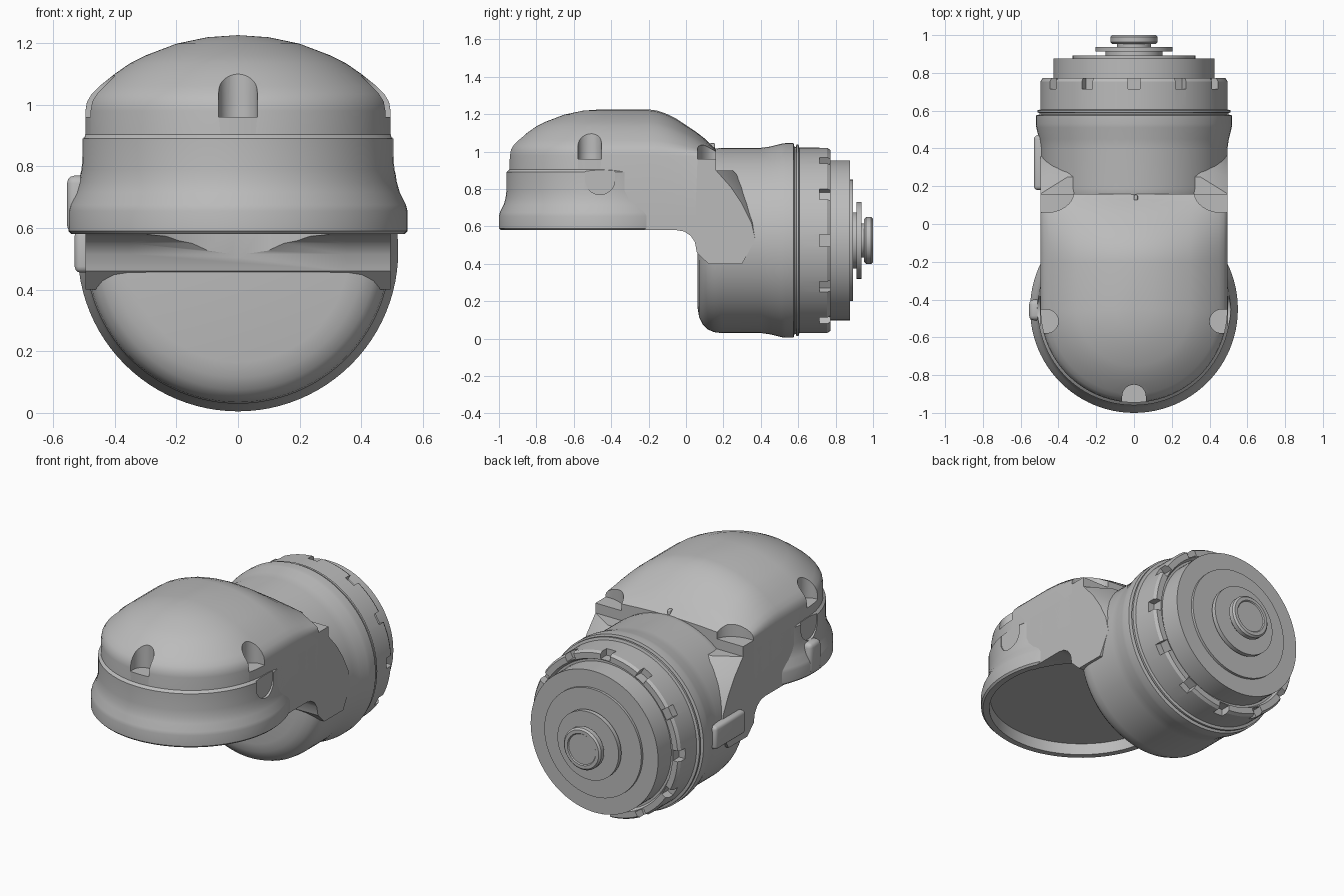
import bpy, bmesh
from math import sin, cos, pi, radians
from mathutils import Matrix, Vector

if "Cube" in bpy.data.objects:
    bpy.data.objects.remove(bpy.data.objects["Cube"])

grey = bpy.data.materials.new("plain_grey")
grey.use_nodes = True
grey.diffuse_color = (0.5, 0.5, 0.5, 1)
grey.node_tree.nodes["Principled BSDF"].inputs["Base Color"].default_value = (0.5, 0.5, 0.5, 1)

HEAD_Y = -0.45      # centre of the round front of the head
BARREL_Z = 0.525    # height of the barrel axis


def add(name, bm, cutter=False):
    bmesh.ops.remove_doubles(bm, verts=bm.verts, dist=1e-5)
    bmesh.ops.recalc_face_normals(bm, faces=bm.faces)
    mesh = bpy.data.meshes.new(name)
    bm.to_mesh(mesh)
    bm.free()
    mesh.materials.append(grey)
    ob = bpy.data.objects.new(name, mesh)
    bpy.context.collection.objects.link(ob)
    ob.hide_render = cutter
    return ob


def skin(bm, rows, closed=False):
    """Bridge equal rows of points with quads."""
    vs = [[bm.verts.new(p) for p in row] for row in rows]
    for a, b in zip(vs, vs[1:] + vs[:1] if closed else vs[1:]):
        for i in range(len(a) - 1):
            bm.faces.new((a[i], a[i + 1], b[i + 1], b[i]))


def revolve(name, profile, place, n=96):
    """Revolve (radius, height) points; place maps local xyz to the model."""
    bm = bmesh.new()
    rows = [[place @ Vector((r * cos(a), r * sin(a), h)) for r, h in profile]
            for a in (2 * pi * k / n for k in range(n))]
    skin(bm, rows, True)
    bmesh.ops.dissolve_degenerate(bm, edges=bm.edges, dist=1e-6)
    return add(name, bm)


def box(bm, lo, hi, turn=Matrix()):
    lo, hi = Vector(lo), Vector(hi)
    m = turn @ Matrix.Translation((lo + hi) / 2) @ Matrix.Diagonal((*(hi - lo), 1))
    return bmesh.ops.create_cube(bm, size=1, matrix=m)


def rod(bm, centre, rx, ry, depth, turn=Matrix()):
    m = Matrix.Translation(centre) @ turn @ Matrix.Diagonal((rx, ry, depth, 1))
    bmesh.ops.create_cone(bm, cap_ends=True, segments=32, radius1=1, radius2=1, depth=1, matrix=m)


def cut(ob, bm):
    cutter = add("cutter", bm, True)
    mod = ob.modifiers.new("cut", "BOOLEAN")
    mod.operation, mod.solver, mod.object = "DIFFERENCE", "EXACT", cutter
    bpy.context.view_layer.objects.active = ob
    bpy.ops.object.modifier_apply(modifier=mod.name)
    bpy.data.objects.remove(cutter)


def smooth(ob, angle=32):
    bpy.ops.object.select_all(action="DESELECT")
    ob.select_set(True)
    bpy.context.view_layer.objects.active = ob
    bpy.ops.object.shade_smooth_by_angle(angle=radians(angle))


# Head: domed profile swept around the round front and along straight sides
dome = [(0, 0.66), (0.495, 0.66), (0.495, 0.98), (0.49, 1.01), (0.475, 1.035), (0.45, 1.06),
        (0.4, 1.1), (0.35, 1.135), (0.3, 1.16), (0.2, 1.198), (0.1, 1.219), (0, 1.226)]
slope = [(0.16, 0.17), (0.13, 0.27), (0.1, 0.39), (0.05, 0.54), (0, 0.67), (-0.05, 0.8),
         (-0.1, 0.9), (-0.15, 0.97), (-0.2, 1)]


def section(y, f, a):
    return [(r * cos(a), y + r * sin(a), z if z < 0.97 else 0.97 + (z - 0.97) * f) for r, z in dome]


rows = [section(y, f, 0) for y, f in slope]
rows += [section(HEAD_Y, 1, -pi * k / 48) for k in range(49)]
rows += [section(y, f, pi) for y, f in reversed(slope)]
bm = bmesh.new()
skin(bm, rows)
bmesh.ops.remove_doubles(bm, verts=bm.verts, dist=1e-5)
bmesh.ops.dissolve_degenerate(bm, edges=bm.edges, dist=1e-6)
bmesh.ops.holes_fill(bm, edges=[e for e in bm.edges if e.is_boundary], sides=0)
head = add("head", bm)

# Arched pockets around the dome
bm = bmesh.new()
for a in (0, pi / 2, -pi / 2):
    turn = Matrix.Translation((0, HEAD_Y - (0.065 if a else 0), 0)) @ Matrix.Rotation(a, 4, "Z")
    rod(bm, turn @ Vector((0, -0.463, 1.16)), 0.0625, 0.0625, 0.4)
    cut(head, bm)
    bm = bmesh.new()
    box(bm, (-0.0625, -0.6, 0.96), (0.0625, -0.463, 1.36), turn)
    cut(head, bm)
    bm = bmesh.new()
for s in (1, -1):
    rod(bm, (0.47 * s, 0.165, 1.16), 0.15, 0.105, 0.4)
cut(head, bm)
smooth(head)

# Collar: flared skirt with a shallow round recess beneath
collar = revolve("collar", [(0, 0.645), (0.5, 0.645), (0.505, 0.58), (0.54, 0.58), (0.55, 0.59),
                            (0.55, 0.655), (0.545, 0.675), (0.525, 0.715), (0.515, 0.75),
                            (0.51, 0.79), (0.51, 0.89), (0.49, 0.908), (0, 0.908)],
                 Matrix.Translation((0, HEAD_Y, 0)))
bm = bmesh.new()
quarter = Matrix.Rotation(pi / 2, 4, "Y")
for s in (1, -1):
    rod(bm, (0.547 * s, -0.46, 0.85), 0.08, 0.08, 0.1, quarter)
cut(collar, bm)
bm = bmesh.new()
for s in (1, -1):
    box(bm, (0.547 * s - 0.05, -0.54, 0.85), (0.547 * s + 0.05, -0.38, 0.95))
cut(collar, bm)
smooth(collar)

# Neck: side profile that widens back towards the barrel as it goes inward
front = [(-0.3, 0.9), (-0.3, 0.58), (-0.05, 0.58), (-0.01, 0.573), (0.025, 0.55), (0.048, 0.515),
         (0.058, 0.46), (0.12, 0.4), (0.3, 0.4)]
back = [(0.37, 0.53), (0.35, 0.62), (0.3, 0.72), (0.24, 0.81), (0.16, 0.9)]
bm = bmesh.new()
neck_rows = []
for x, shift in ((-0.495, 0), (-0.35, 0.09), (0.35, 0.09), (0.495, 0)):
    loop = front + [(y + shift, z) for y, z in back]
    neck_rows.append([(x, y, z) for y, z in loop + loop[:1]])
skin(bm, neck_rows)
bmesh.ops.remove_doubles(bm, verts=bm.verts, dist=1e-5)
bmesh.ops.holes_fill(bm, edges=[e for e in bm.edges if e.is_boundary], sides=0)
neck = add("neck", bm)
bm = bmesh.new()
rod(bm, (0, HEAD_Y, 0.495), 0.5, 0.5, 0.3)
cut(neck, bm)
smooth(neck)

# Barrel: turned body along y with stepped end
along_y = Matrix.Translation((0, 0, BARREL_Z)) @ Matrix.Rotation(-pi / 2, 4, "X")
barrel = revolve("barrel", [(0, 0.06), (0.36, 0.062), (0.41, 0.07), (0.45, 0.09), (0.475, 0.115),
                            (0.49, 0.15), (0.495, 0.19), (0.495, 0.4), (0.502, 0.45),
                            (0.517, 0.51), (0.52, 0.53), (0.52, 0.575), (0.5, 0.58), (0.5, 0.588),
                            (0.512, 0.59), (0.512, 0.602), (0.496, 0.606), (0.496, 0.755),
                            (0.485, 0.772), (0.45, 0.772), (0.44, 0.75), (0, 0.75)], along_y)
# Twelve grip notches around the rear edge
for k in range(12):
    bm = bmesh.new()
    turn = Matrix.Translation((0, 0, BARREL_Z)) @ Matrix.Rotation(k * pi / 6, 4, "Y")
    box(bm, (-0.032, 0.715, 0.455), (0.032, 0.85, 0.6), turn)
    cut(barrel, bm)
smooth(barrel)

# End cap and button
smooth(revolve("end_cap", [(0, 0.7), (0.427, 0.7), (0.427, 0.877), (0.325, 0.877), (0.325, 0.892),
                           (0.15, 0.892), (0.15, 0.912), (0.205, 0.912), (0.205, 0.938),
                           (0.09, 0.938), (0.09, 0.953), (0.115, 0.953), (0.125, 0.963),
                           (0.125, 0.99), (0.115, 1), (0.095, 1), (0.09, 0.994), (0, 0.994)],
               along_y))

# Side clip, side pad and small top nub
for name, lo, hi, r in (("side_clip", (-0.555, -0.51, 0.585), (-0.47, -0.4, 0.77), 0.025),
                        ("side_pad", (-0.53, 0.18, 0.455), (-0.44, 0.47, 0.595), 0.02),
                        ("top_nub", (0, 0.125, 0.98), (0.02, 0.155, 1.045), 0.006)):
    bm = bmesh.new()
    box(bm, lo, hi)
    bmesh.ops.bevel(bm, geom=bm.edges[:], offset=r, segments=3, profile=0.5, affect="EDGES")
    smooth(add(name, bm))
